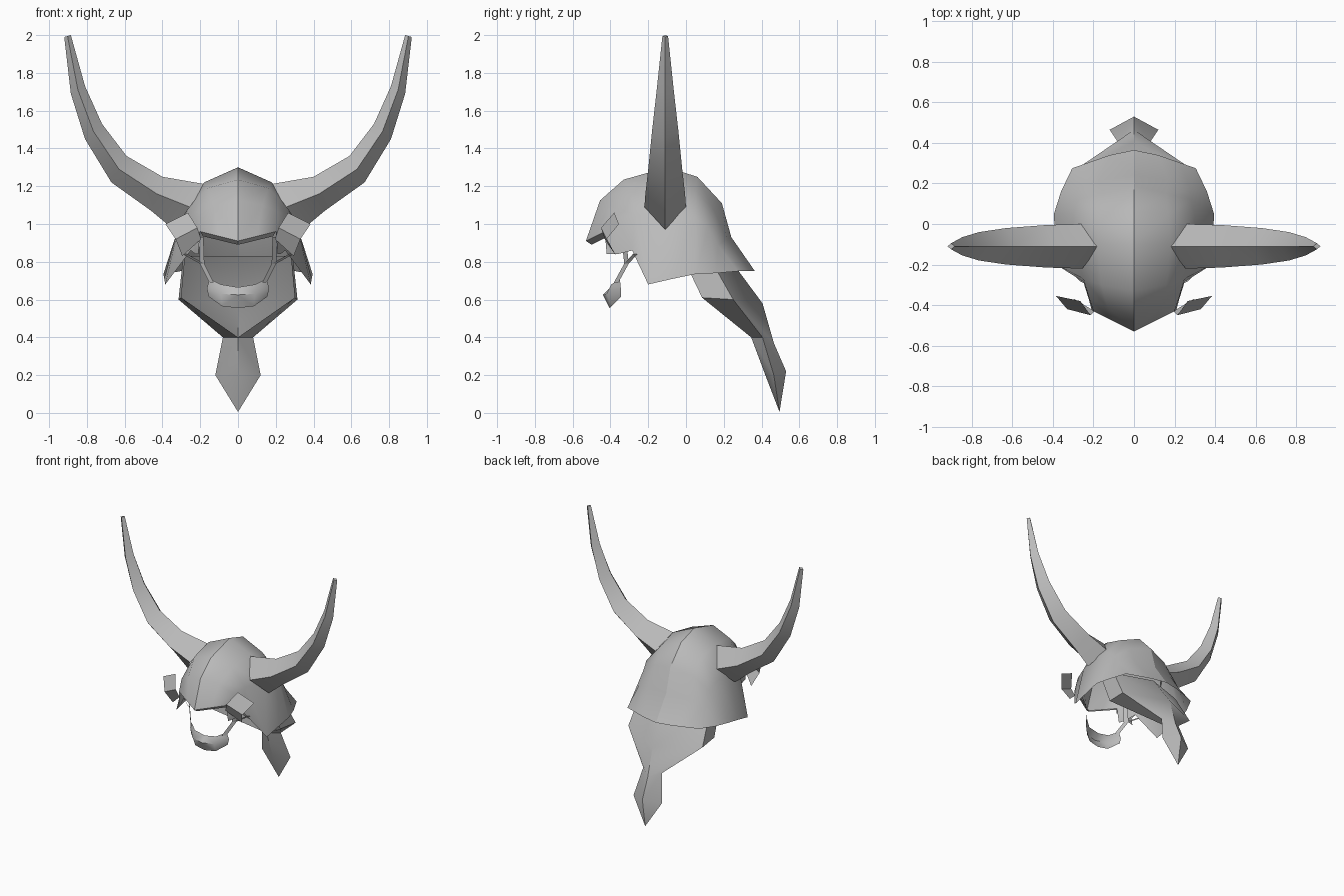
import bpy
import bmesh
from math import radians
from mathutils import Vector

default_cube = bpy.data.objects.get("Cube")
if default_cube:
    bpy.data.objects.remove(default_cube, do_unlink=True)

# One plain grey for every part
grey = bpy.data.materials.new("plain_grey")
grey.use_nodes = True
grey_value = (0.5, 0.5, 0.5, 1)
grey.diffuse_color = grey_value
shader = next(n for n in grey.node_tree.nodes if n.type == "BSDF_PRINCIPLED")
shader.inputs["Base Color"].default_value = grey_value


def finish(name, bm, angle=50):
    """Turn a bmesh into a smooth, grey, named object."""
    bmesh.ops.recalc_face_normals(bm, faces=bm.faces)
    mesh = bpy.data.meshes.new(name)
    bm.to_mesh(mesh)
    bm.free()
    mesh.materials.append(grey)
    obj = bpy.data.objects.new(name, mesh)
    bpy.context.collection.objects.link(obj)
    bpy.ops.object.select_all(action="DESELECT")
    bpy.context.view_layer.objects.active = obj
    obj.select_set(True)
    bpy.ops.object.shade_smooth_by_angle(angle=radians(angle))
    return obj


def loft(bm, rows, closed=False):
    """Bridge successive rows of points with quads."""
    grid = [[bm.verts.new(p) for p in row] for row in rows]
    for row, following in zip(grid, grid[1:]):
        count = len(row)
        for i in range(count if closed else count - 1):
            j = (i + 1) % count
            bm.faces.new((row[i], row[j], following[j], following[i]))
    return grid


def mirrored(points):
    return [(-x, y, z) for x, y, z in points]


def build_pair(name, rows, closed=False, caps=False):
    """Build the same lofted part on the left and the right."""
    for side in ("left", "right"):
        bm = bmesh.new()
        side_rows = rows if side == "left" else [mirrored(r) for r in rows]
        grid = loft(bm, side_rows, closed)
        if caps:
            bm.faces.new(grid[-1])
        finish(side + "_" + name, bm)


def build_symmetric(name, rows, weld=True):
    """Build a half shell on +x and mirror it across the middle."""
    bm = bmesh.new()
    loft(bm, rows)
    loft(bm, [mirrored(r) for r in rows])
    if weld:
        bmesh.ops.remove_doubles(bm, verts=bm.verts, dist=0.001)
    return finish(name, bm)


# Helmet shell: lines running front to back, from crest down to rim
crest = [(0, y, z) for y, z in (
    (-.53, .91), (-.455, 1.125), (-.33, 1.235), (-.1, 1.3),
    (.06, 1.25), (.19, 1.11), (.24, .93), (.365, .75))]
shoulder = [
    (.1, -.48, .935), (.13, -.41, 1.1), (.16, -.3, 1.19), (.18, -.1, 1.22),
    (.17, .05, 1.18), (.16, .15, 1.07), (.17, .215, .92), (.12, .34, .75)]
flank = [
    (.2, -.43, .96), (.22, -.37, 1.03), (.25, -.27, 1.05), (.3, -.1, 1.05),
    (.3, .05, 1.03), (.28, .12, .98), (.28, .17, .89), (.22, .305, .75)]
rim = [
    (.21, -.42, .84), (.225, -.365, .84), (.25, -.285, .86), (.385, -.2, .68),
    (.39, -.07, .71), (.395, .05, .735), (.36, .16, .74), (.305, .275, .75)]
build_symmetric("helmet_shell", [crest, shoulder, flank, rim], weld=False)

# Narrow lip folded under the brow
build_symmetric("brow_lip", [
    [(0, -.53, .91), (.2, -.43, .96)],
    [(0, -.5, .89), (.185, -.41, .935)]])

# Horns: diamond sections between an inner and an outer outline
inner_edge = [(.17, 1.21), (.4, 1.25), (.59, 1.36), (.72, 1.53), (.81, 1.73), (.885, 2)]
outer_edge = [(.34, .97), (.46, 1.07), (.67, 1.22), (.81, 1.45), (.885, 1.69), (.92, 1.99)]
half_depths = [.11, .105, .09, .07, .045, .015]
sections = []
for inner, outer, depth in zip(inner_edge, outer_edge, half_depths):
    top = Vector((inner[0], -.11, inner[1]))
    bottom = Vector((outer[0], -.11, outer[1]))
    middle = (top + bottom) / 2
    offset = Vector((0, depth, 0))
    sections.append([tuple(p) for p in (top, middle - offset, bottom, middle + offset)])
build_pair("horn", sections, closed=True, caps=True)

# Curled side flaps beside the brow
build_pair("brow_flap", [
    [(.265, -.38, 1.06), (.385, -.355, 1)],
    [(.215, -.45, .98), (.33, -.42, .92)],
    [(.195, -.43, .92), (.295, -.37, .83)]])

# Hanging neck guard, open in front, closing into a pointed tail
tip = (0, .495, .005)
build_symmetric("neck_guard_tail", [
    [(.28, -.02, .83), (.29, .12, .83), (0, .22, .83)],
    [(.3, .085, .61), (.315, .25, .6), (0, .405, .58)],
    [(0, .345, .4), (.08, .405, .4), (0, .465, .37)],
    [(0, .42, .2), (.12, .465, .2), (0, .53, .22)],
    [tip, tip, tip]])

# Chin guard: a band bulging forward across the mouth
build_symmetric("chin_guard", [
    [(0, -.4, .665), (.09, -.395, .68), (.15, -.35, .71)],
    [(0, -.44, .625), (.09, -.42, .63), (.165, -.345, .66)],
    [(0, -.405, .555), (.085, -.395, .565), (.155, -.345, .615)]])


def strap(name, path, half_width=.012):
    """Thin ribbon that follows a path."""
    offset = Vector((half_width, half_width, 0))
    rows = [[tuple(Vector(p) - offset), tuple(Vector(p) + offset)] for p in path]
    build_pair(name, rows)


# Forked straps that carry the chin guard
fork = (.19, -.315, .79)
strap("lower_strap", [(.14, -.37, .69), fork])
strap("front_strap", [fork, (.195, -.33, .93)])
strap("rear_strap", [fork, (.28, -.27, .84)])
